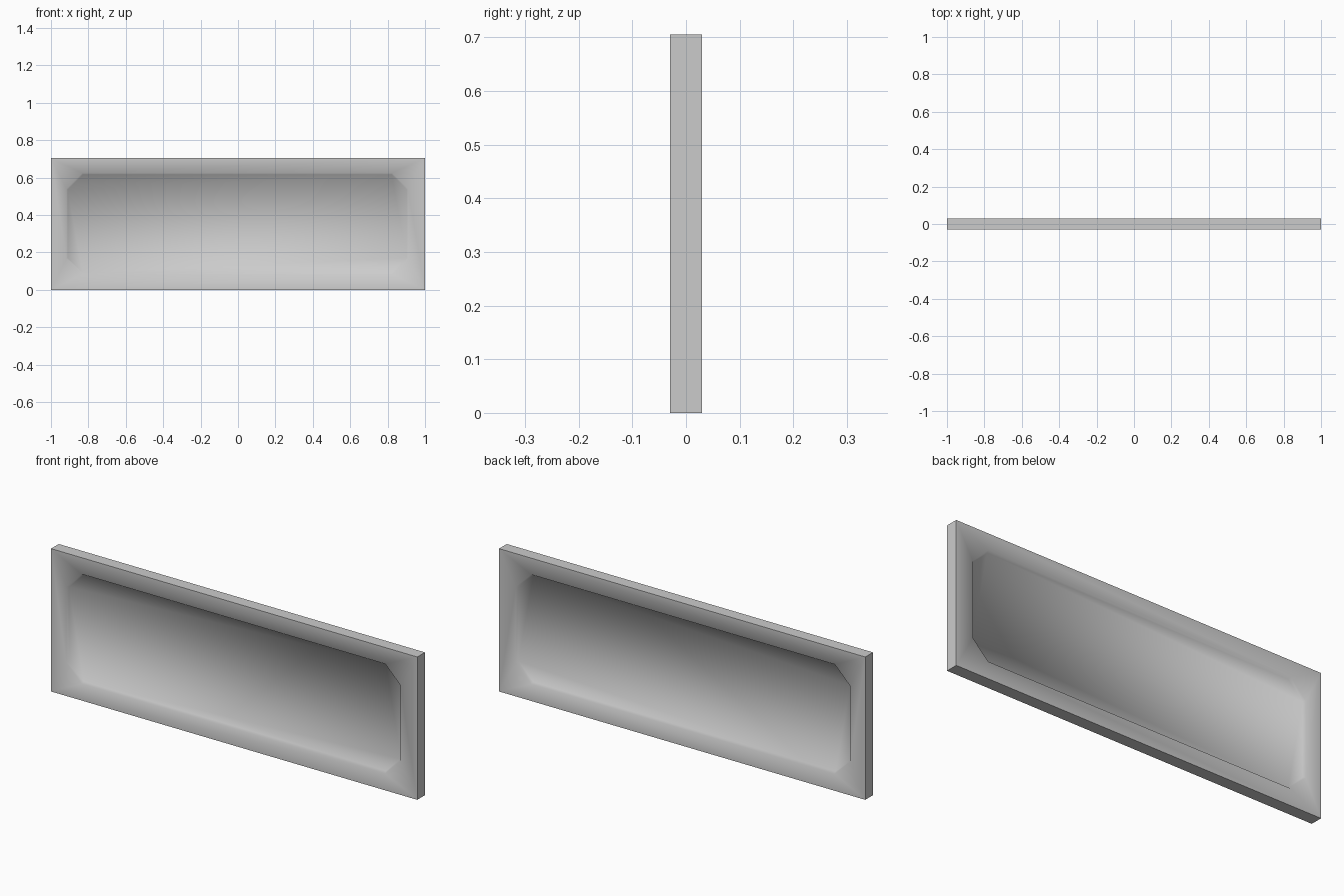
import bpy, bmesh
from math import radians

if "Cube" in bpy.data.objects:
    bpy.data.objects.remove(bpy.data.objects["Cube"])

HEIGHT, HALF_T = 0.705, 0.03
DEPTH, SLOPE = 0.012, 0.007      # recess depth and inward slope of its wall


def octagon(x0, x1, z0, z1, c):
    """Rectangle with cut corners, two points per corner, from bottom left."""
    return [(x0, z0 + c), (x0 + c, z0), (x1 - c, z0), (x1, z0 + c),
            (x1, z1 - c), (x1 - c, z1), (x0 + c, z1), (x0, z1 - c)]


bm = bmesh.new()


def ring(points, y):
    return [bm.verts.new((x, y, z)) for x, z in points]


# Both faces: flat border, sloped wall and recessed floor
outers = []
for s in (-1, 1):
    outer = ring([(-1, 0), (1, 0), (1, HEIGHT), (-1, HEIGHT)], s * HALF_T)
    rim = ring(octagon(-0.917, 0.909, 0.083, 0.624, 0.084), s * HALF_T)
    floor = ring(octagon(-0.917 + SLOPE, 0.909 - SLOPE, 0.083 + SLOPE,
                         0.624 - SLOPE, 0.081), s * (HALF_T - DEPTH))
    for i in range(4):
        a, b, c = rim[2 * i], rim[2 * i + 1], rim[(2 * i + 2) % 8]
        bm.faces.new((outer[i], b, a))
        bm.faces.new((outer[i], outer[(i + 1) % 4], c, b))
    for i in range(8):
        j = (i + 1) % 8
        bm.faces.new((rim[i], rim[j], floor[j], floor[i]))
    bm.faces.new(floor)
    outers.append(outer)

# Outer edge strip joining front and back
for i in range(4):
    j = (i + 1) % 4
    bm.faces.new((outers[0][i], outers[0][j], outers[1][j], outers[1][i]))

bmesh.ops.recalc_face_normals(bm, faces=bm.faces)
mesh = bpy.data.meshes.new("recessed_panel")
bm.to_mesh(mesh)
bm.free()
panel = bpy.data.objects.new("recessed_panel", mesh)
bpy.context.collection.objects.link(panel)

# Soft shading across the recess, crisp outer edges
bpy.context.view_layer.objects.active = panel
panel.select_set(True)
bpy.ops.object.shade_smooth_by_angle(angle=radians(70))
